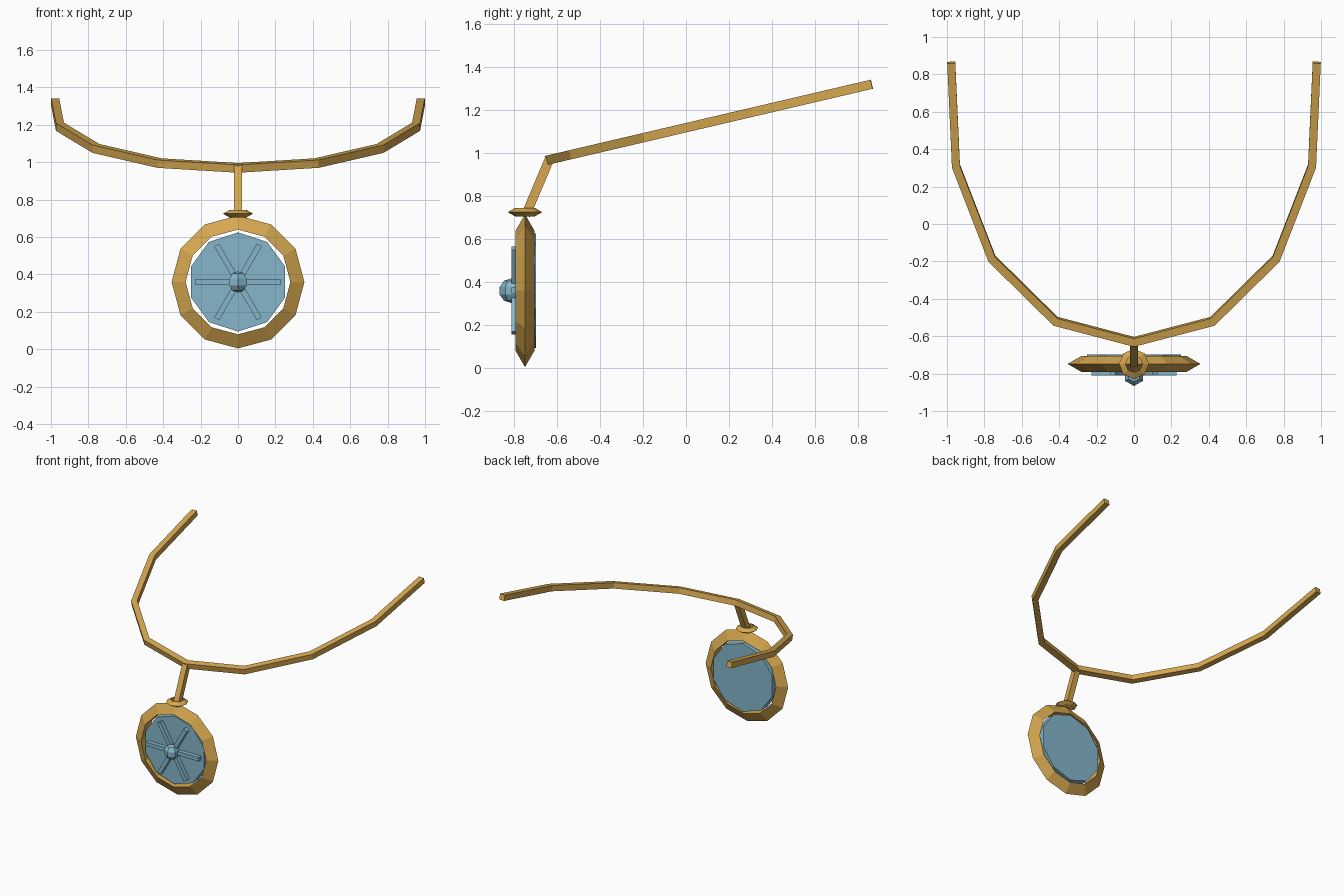
import bpy, bmesh, math
from mathutils import Matrix, Vector

if "Cube" in bpy.data.objects:
    bpy.data.objects.remove(bpy.data.objects["Cube"], do_unlink=True)


def material(name, colour):
    m = bpy.data.materials.new(name)
    m.use_nodes = True
    m.diffuse_color = colour
    m.node_tree.nodes["Principled BSDF"].inputs["Base Color"].default_value = colour
    return m


gold = material("gold", (0.67, 0.39, 0.08, 1))
blue = material("pale blue", (0.24, 0.47, 0.60, 1))


def finish(name, bm, mat, matrix=Matrix()):
    bm.transform(matrix)
    bmesh.ops.recalc_face_normals(bm, faces=bm.faces)
    mesh = bpy.data.meshes.new(name)
    bm.to_mesh(mesh)
    bm.free()
    mesh.materials.append(mat)
    obj = bpy.data.objects.new(name, mesh)
    bpy.context.collection.objects.link(obj)
    return obj


def box(name, size, mat, matrix):
    bm = bmesh.new()
    bmesh.ops.create_cube(bm, size=1, matrix=Matrix.Diagonal((*size, 1)))
    return finish(name, bm, mat, matrix)


def faceted_ring(name, major, minor, sides, matrix):
    """Ring around z with a triangular section pointing outward."""
    bm = bmesh.new()
    loops = []
    for i in range(sides):
        a = math.tau * i / sides
        loop = []
        for j in range(3):
            b = math.tau * j / 3
            r = major + minor * math.cos(b)
            loop.append(bm.verts.new((r * math.cos(a), r * math.sin(a), minor * math.sin(b))))
        loops.append(loop)
    for i in range(sides):
        p, q = loops[i], loops[(i + 1) % sides]
        for j in range(3):
            k = (j + 1) % 3
            bm.faces.new((p[j], q[j], q[k], p[k]))
    return finish(name, bm, gold, matrix)


def swept_band(name, points, normal, width):
    """Square bar swept along a planar path with mitred corners."""
    bm = bmesh.new()
    loops = []
    for i, p in enumerate(points):
        before = (p - points[max(i - 1, 0)]).normalized()
        after = (points[min(i + 1, len(points) - 1)] - p).normalized()
        tangent = (before + after).normalized()
        side = normal.cross(tangent).normalized()
        mitre = 1 / max(tangent.dot(before), tangent.dot(after))
        s, n = side * width / 2 * mitre, normal * width / 2
        loops.append([bm.verts.new(p + v) for v in (s + n, n - s, -s - n, s - n)])
    for p, q in zip(loops, loops[1:]):
        for j in range(4):
            k = (j + 1) % 4
            bm.faces.new((p[j], q[j], q[k], p[k]))
    bm.faces.new(loops[0])
    bm.faces.new(loops[-1])
    return finish(name, bm, gold)


# Neck band: half path mirrored across x, rising toward the back
half = [(0.42, -0.52), (0.76, -0.185), (0.952, 0.31), (0.977, 0.863)]
outline = [(-x, y) for x, y in reversed(half)] + [(0, -0.63)] + half
slope = 0.234
path = [Vector((x, y, 0.97 + slope * (y + 0.63))) for x, y in outline]
swept_band("neck_band", path, Vector((0, -slope, 1)).normalized(), 0.043)

# Hanging stem
top, bottom = Vector((0, -0.633, 0.975)), Vector((0, -0.745, 0.71))
axis = top - bottom
box("stem", (0.043, 0.043, axis.length), gold,
    Matrix.Translation((top + bottom) / 2)
    @ Matrix.Rotation(-math.atan2(axis.y, axis.z), 4, "X"))

# Collar on top of the pendant
faceted_ring("collar", 0.057, 0.023, 8, Matrix.Translation((0, -0.748, 0.725)))

# Pendant frame and disc
centre = Vector((0, -0.748, 0.36))
upright = Matrix.Rotation(math.pi / 2, 4, "X")
faceted_ring("pendant_frame", 0.305, 0.05, 12, Matrix.Translation(centre) @ upright)

bm = bmesh.new()
bmesh.ops.create_cone(bm, cap_ends=True, segments=10, radius1=0.265, radius2=0.265, depth=0.08,
                      matrix=Matrix.Rotation(math.pi / 2, 4, "Z"))
# Turn the disc so that one corner points straight up
corner = max(bm.verts, key=lambda v: v.co.y)
turn = Matrix.Rotation(math.pi / 2 - math.atan2(corner.co.y, corner.co.x), 4, "Z")
finish("pendant_disc", bm, blue, Matrix.Translation((0, -0.738, 0.36)) @ upright @ turn)

# Three crossing bars
for i in range(3):
    box(f"disc_bar_{i + 1}", (0.455, 0.05, 0.03), blue,
        Matrix.Translation((0, -0.785, 0.36)) @ Matrix.Rotation(math.pi / 3 * i, 4, "Y"))

# Faceted centre knob
bm = bmesh.new()
bmesh.ops.create_uvsphere(bm, u_segments=6, v_segments=5, radius=0.057)
corner = max(bm.verts, key=lambda v: v.co.xy.length)
turn = Matrix.Rotation(math.pi / 2 - math.atan2(corner.co.y, corner.co.x), 4, "Z")
finish("centre_knob", bm, blue, Matrix.Translation((0, -0.812, 0.36)) @ turn)
